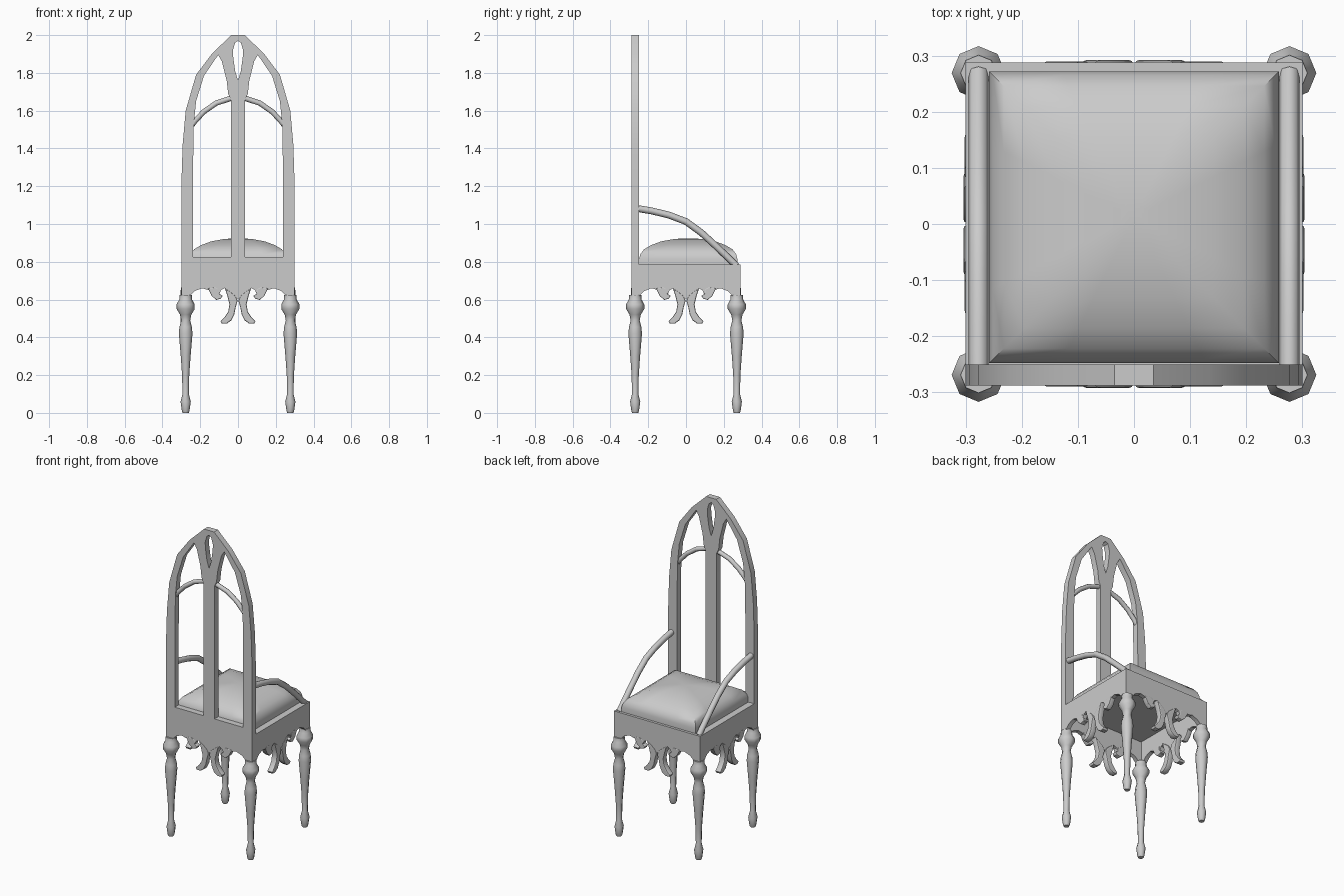
import bpy, bmesh, math

if "Cube" in bpy.data.objects:
    bpy.data.objects.remove(bpy.data.objects["Cube"])


def finish(obj, name, angle=35):
    """Turn a curve or mesh object into a named, smooth-by-angle mesh."""
    bpy.ops.object.select_all(action='DESELECT')
    obj.select_set(True)
    bpy.context.view_layer.objects.active = obj
    if obj.type == 'CURVE':
        bpy.ops.object.convert(target='MESH')
        obj = bpy.context.object
    bpy.ops.object.shade_smooth_by_angle(angle=math.radians(angle))
    obj.name = name
    return obj


def mirror(points):
    return [(-x, z) for x, z in points]


def plate(name, outlines, y, half, turn=0, bevel=0.0, sx=1.0):
    """Upright plate from x-z outlines (inner ones become holes)."""
    cu = bpy.data.curves.new(name, 'CURVE')
    cu.dimensions, cu.fill_mode = '2D', 'BOTH'
    cu.extrude, cu.bevel_depth, cu.offset = half - bevel, bevel, -bevel
    cu.bevel_resolution = 1
    for pts in outlines:
        sp = cu.splines.new('POLY')
        sp.points.add(len(pts) - 1)
        for p, (x, z) in zip(sp.points, pts):
            p.co = (x * sx, z, 0, 1)
        sp.use_cyclic_u = True
    obj = bpy.data.objects.new(name, cu)
    bpy.context.collection.objects.link(obj)
    obj.rotation_euler = (math.pi / 2, 0, turn)
    obj.location = (-math.sin(turn) * y, math.cos(turn) * y, 0)
    return finish(obj, name)


def tube(name, path, radius):
    cu = bpy.data.curves.new(name, 'CURVE')
    cu.dimensions = '3D'
    cu.bevel_depth, cu.bevel_resolution, cu.use_fill_caps = radius, 2, True
    sp = cu.splines.new('POLY')
    sp.points.add(len(path) - 1)
    for p, co in zip(sp.points, path):
        p.co = (*co, 1)
    obj = bpy.data.objects.new(name, cu)
    bpy.context.collection.objects.link(obj)
    return finish(obj, name, 50)


def stack(name, rings, loc, angle):
    """Close a stack of vertex rings into a solid."""
    bm = bmesh.new()
    loops = [[bm.verts.new(co) for co in ring] for ring in rings]
    n = len(loops[0])
    for a, b in zip(loops, loops[1:]):
        for i in range(n):
            bm.faces.new((a[i], a[(i + 1) % n], b[(i + 1) % n], b[i]))
    bm.faces.new(loops[0][::-1])
    bm.faces.new(loops[-1])
    me = bpy.data.meshes.new(name)
    bm.to_mesh(me)
    bm.free()
    obj = bpy.data.objects.new(name, me)
    bpy.context.collection.objects.link(obj)
    obj.location = loc
    return finish(obj, name, angle)


# Turned legs
leg_profile = [(.016, 0), (.020, .01), (.027, .06), (.017, .10), (.019, .2),
               (.026, .30), (.036, .42), (.033, .455), (.024, .49), (.027, .505),
               (.030, .52), (.048, .55), (.048, .575), (.034, .60), (.032, .625)]
for x, y, label in [(-1, -1, "back_left"), (1, -1, "back_right"),
                    (-1, 1, "front_left"), (1, 1, "front_right")]:
    rings = [[(r * math.cos(i * math.pi / 4), r * math.sin(i * math.pi / 4), z)
              for i in range(8)] for r, z in leg_profile]
    stack(label + "_leg", rings, (x * .277, y * .269, 0), 50)

# Scalloped aprons and their hanging horn ornaments
half_apron = [(.3, .785), (.3, .61), (.265, .61), (.23, .645), (.19, .66),
              (.155, .65), (.135, .615), (.115, .60), (.09, .61), (.10, .628),
              (.09, .65), (.07, .66), (.05, .635)]
apron = half_apron + [(0, .60)] + mirror(half_apron)[::-1]
horn = [(.045, .645), (.07, .66), (.055, .615), (.045, .575), (.052, .535),
        (.072, .505), (.092, .485), (.086, .473), (.06, .472), (.035, .49),
        (.02, .52), (.012, .56), (.002, .595), (.015, .62)]
scroll = [(.16, .66), (.14, .62), (.115, .598), (.09, .605), (.082, .62),
          (.098, .63), (.10, .655), (.12, .665)]
for i in range(4):
    edge = .288 if i % 2 == 0 else .30
    sx = 1.0 if i % 2 == 0 else .288 / .30
    turn = i * math.pi / 2
    plate(f"apron_{i}", [apron], edge - .013, .013, turn, sx=sx)
    for pts in (horn, mirror(horn)):
        plate(f"horn_ornament_{i}", [pts], edge - .015, .019, turn, .006)
    for pts in (scroll, mirror(scroll)):
        plate(f"scroll_ornament_{i}", [pts], edge - .014, .016, turn, .004)

# Seat board
bpy.ops.mesh.primitive_cube_add(size=1, location=(0, 0, .77))
deck = bpy.context.object
deck.scale = (.59, .566, .028)
finish(deck, "seat_board")

# Domed cushion
cushion = []
for s, z in [(1, .782), (1, .815), (.975, .84), (.90, .866), (.76, .888),
             (.55, .908), (.30, .92), (.10, .924)]:
    ring = []
    for cx, cy in [(1, 1), (-1, 1), (-1, -1), (1, -1)]:
        for k in range(4):
            t = k / 2 - 1
            # walk along the side that starts at this corner
            px, py = (-t, 1) if (cx, cy) == (1, 1) else (-1, -t) if (cx, cy) == (-1, 1) \
                else (t, -1) if (cx, cy) == (-1, -1) else (1, t)
            ring.append((px * .258 * s, py * .26 * s, z))
    cushion.append(ring)
stack("seat_cushion", cushion, (0, .012, 0), 60)

# Pointed-arch back with two windows and a teardrop
half_arch = [(.3, .78), (.3, 1.2), (.293, 1.42), (.277, 1.6), (.222, 1.79),
             (.135, 1.905), (.035, 2.0)]
window = [(.038, .825), (.238, .825), (.238, 1.3), (.234, 1.53), (.222, 1.65),
          (.18, 1.785), (.105, 1.895), (.085, 1.86), (.06, 1.76), (.052, 1.69),
          (.038, 1.66)]
half_drop = [(.015, 1.96), (.027, 1.92), (.025, 1.88), (.015, 1.81)]
drop = [(0, 1.97)] + half_drop + [(0, 1.76)] + mirror(half_drop)[::-1]
plate("arched_back", [half_arch + mirror(half_arch)[::-1], window, mirror(window), drop],
      -.269, .019)

# Curved cross bars and armrests, one per side
for s, side in ((-1, "left"), (1, "right")):
    tube(side + "_cross_bar", [(s * x, -.269, z) for x, z in
         [(.25, 1.515), (.225, 1.548), (.18, 1.595), (.115, 1.64), (.03, 1.668)]], .014)
    tube(side + "_armrest", [(s * .277, y, z) for y, z in
         [(-.262, 1.083), (-.18, 1.069), (-.09, 1.047), (0, 1.013), (.08, .955),
          (.16, .882), (.22, .825), (.268, .778)]], .018)
